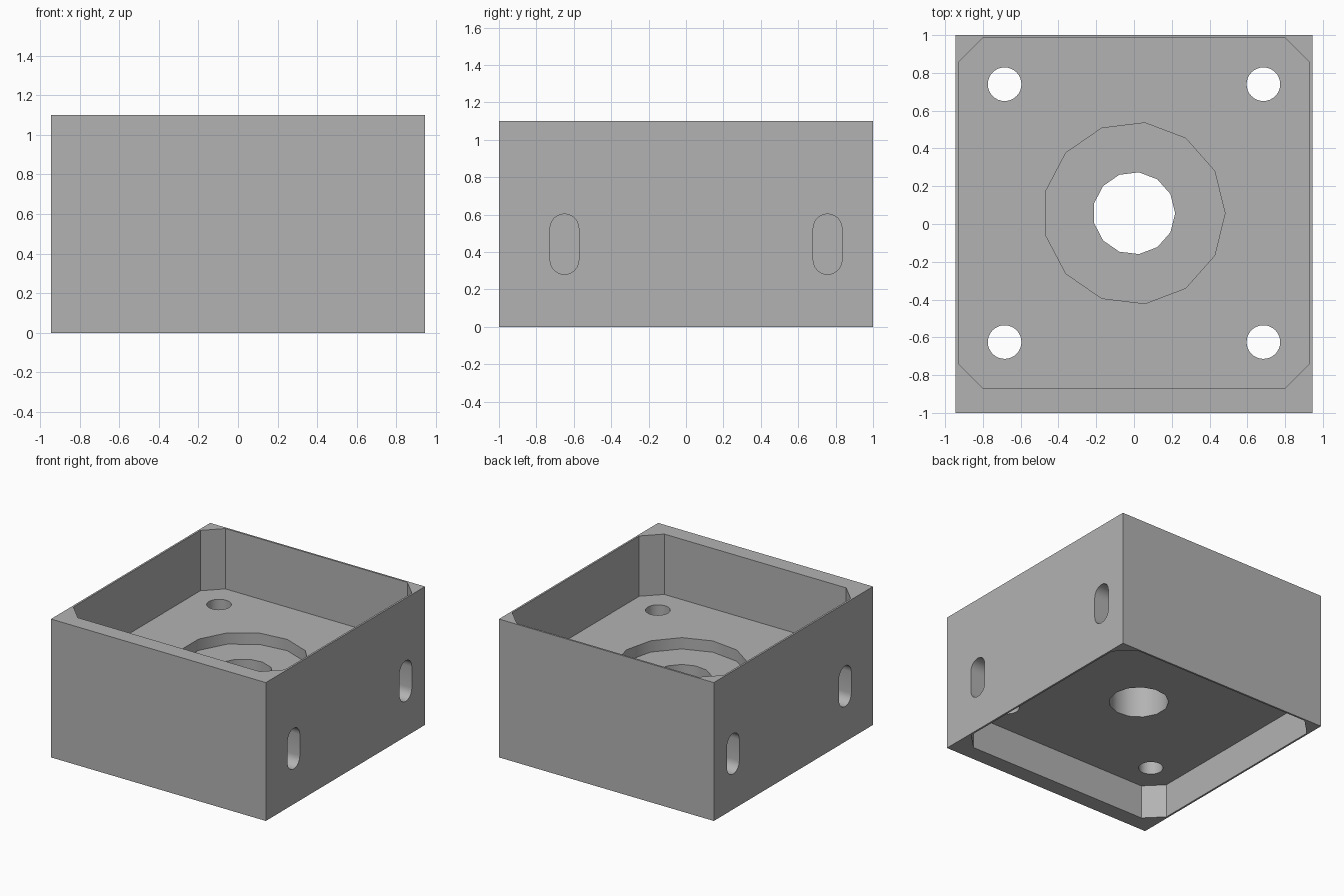
import bpy
import bmesh
from math import cos, sin, pi, radians
from mathutils import Matrix, Vector

if "Cube" in bpy.data.objects:
    bpy.data.objects.remove(bpy.data.objects["Cube"], do_unlink=True)

grey = bpy.data.materials.new("plain grey")
grey.use_nodes = True
grey.diffuse_color = (0.45, 0.45, 0.45, 1)
grey.node_tree.nodes["Principled BSDF"].inputs["Base Color"].default_value = grey.diffuse_color


def prism(name, outline, low, high, turn=Matrix()):
    """Extrude a 2D outline from low to high, then turn it into place."""
    bm = bmesh.new()
    face = bm.faces.new([bm.verts.new((u, v, low)) for u, v in outline])
    top = bmesh.ops.extrude_face_region(bm, geom=[face])["geom"]
    bmesh.ops.translate(bm, vec=Vector((0, 0, high - low)),
                        verts=[v for v in top if isinstance(v, bmesh.types.BMVert)])
    bmesh.ops.transform(bm, matrix=turn, verts=bm.verts)
    bmesh.ops.recalc_face_normals(bm, faces=bm.faces)
    mesh = bpy.data.meshes.new(name)
    bm.to_mesh(mesh)
    bm.free()
    mesh.materials.append(grey)
    obj = bpy.data.objects.new(name, mesh)
    bpy.context.collection.objects.link(obj)
    return obj


def circle(x, y, radius, sides):
    return [(x + radius * cos(2 * pi * i / sides), y + radius * sin(2 * pi * i / sides))
            for i in range(sides)]


def rectangle(x, y0, y1, chamfer=0):
    if not chamfer:
        return [(-x, y0), (x, y0), (x, y1), (-x, y1)]
    c = chamfer
    return [(-x + c, y0), (x - c, y0), (x, y0 + c), (x, y1 - c),
            (x - c, y1), (-x + c, y1), (-x, y1 - c), (-x, y0 + c)]


def slot(y, z0, z1, radius, steps=12):
    """Upright slot outline with round ends."""
    top = [(y + radius * cos(pi * i / steps), z1 - radius + radius * sin(pi * i / steps))
           for i in range(steps + 1)]
    bottom = [(2 * y - u, z0 + z1 - v) for u, v in top]
    return top + bottom


WIDTH, HEIGHT = 0.945, 1.1
FLOOR, CEILING = 0.62, 0.27
body = prism("housing", rectangle(WIDTH, -1, 1), 0, HEIGHT)

# Recesses above and below the middle plate
recess = rectangle(0.93, -0.87, 0.985, 0.13)
cutters = [prism("upper_recess", recess, FLOOR, HEIGHT + 0.1),
           prism("lower_recess", recess, -0.1, CEILING)]

# Central stepped hole
cutters.append(prism("centre_pocket", circle(0, 0.057, 0.482, 13), 0.53, FLOOR + 0.1))
cutters.append(prism("centre_hole", circle(0, 0.057, 0.218, 13), 0.1, 0.7))

# Corner screw holes
for x in (-0.685, 0.685):
    for y in (-0.625, 0.74):
        cutters.append(prism("screw_hole", circle(x, y, 0.089, 32), 0.1, 0.8))

# Blind slots in both side walls; outline axes map to y and z
to_side = Matrix(((0, 0, 1, 0), (1, 0, 0, 0), (0, 1, 0, 0), (0, 0, 0, 1)))
for low, high in ((WIDTH - 0.155, WIDTH + 0.1), (-WIDTH - 0.1, -WIDTH + 0.155)):
    for y in (-0.65, 0.757):
        cutters.append(prism("side_slot", slot(y, 0.28, 0.603, 0.077), low, high, to_side))

# Cut, apply and tidy up
bpy.ops.object.select_all(action="DESELECT")
bpy.context.view_layer.objects.active = body
body.select_set(True)
for cutter in cutters:
    cutter.hide_render = True
    cut = body.modifiers.new("cut", "BOOLEAN")
    cut.operation = "DIFFERENCE"
    cut.solver = "EXACT"
    cut.object = cutter
    bpy.ops.object.modifier_apply(modifier=cut.name)
    bpy.data.objects.remove(cutter, do_unlink=True)
bpy.ops.object.shade_smooth_by_angle(angle=radians(30))
